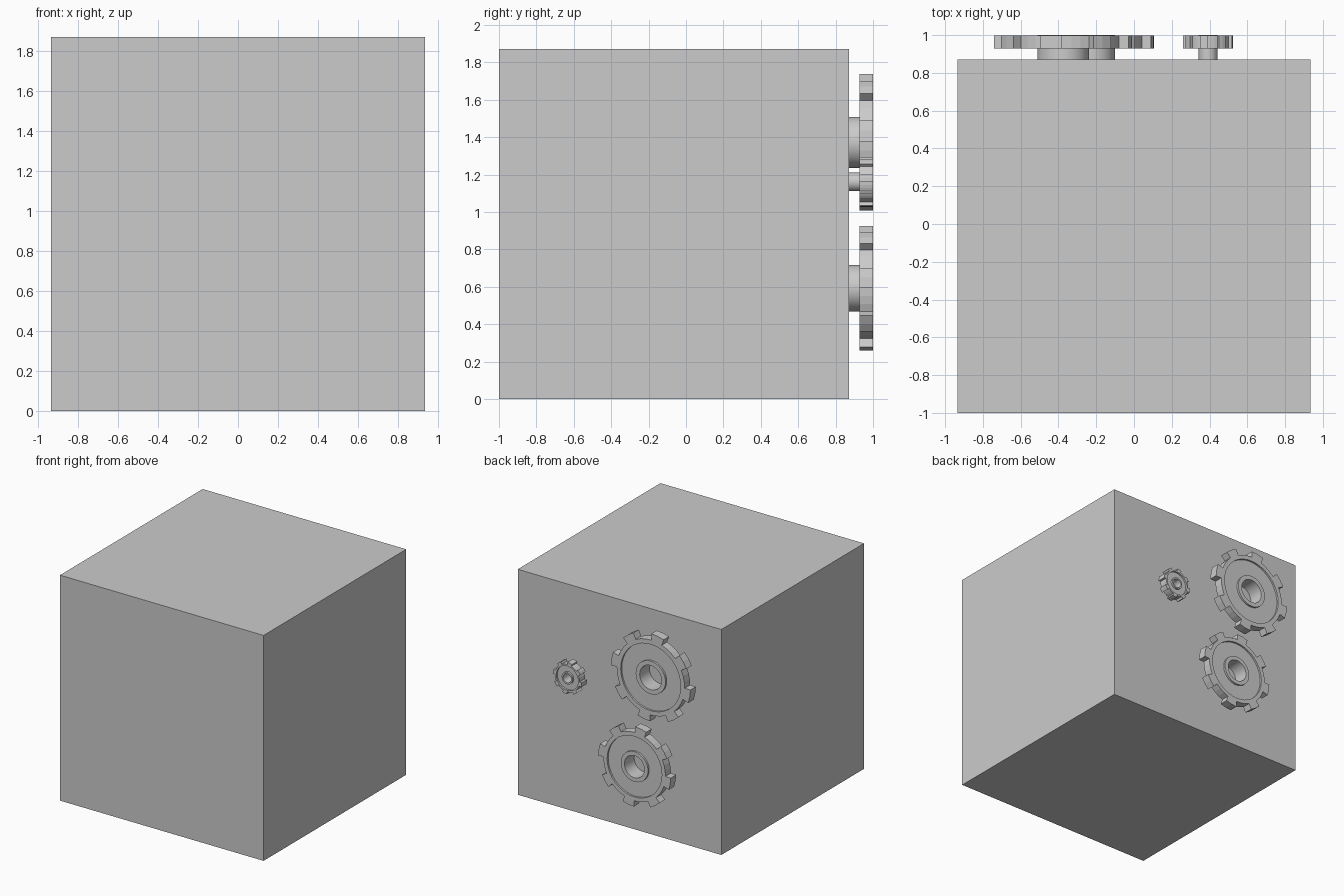
import bpy, bmesh, math

if "Cube" in bpy.data.objects:
    bpy.data.objects.remove(bpy.data.objects["Cube"])

BACK = 0.872        # y of the cube's rear face
TEETH = 8

# Main cube
bm = bmesh.new()
bmesh.ops.create_cube(bm, size=1)
bmesh.ops.scale(bm, verts=bm.verts, vec=(1.87, BACK + 1, 1.872))
bmesh.ops.translate(bm, verts=bm.verts, vec=(0, (BACK - 1) / 2, 0.936))
me = bpy.data.meshes.new("body_block")
bm.to_mesh(me)
bm.free()
bpy.context.collection.objects.link(bpy.data.objects.new("body_block", me))


def gear(name, cx, cz, R):
    """Toothed wheel with recessed web and a hollow hub reaching the cube."""
    hole, hub, web, root = 0.275 * R, 0.375 * R, 0.755 * R, 0.855 * R
    # angular stations: tooth tip (2 segments), then gap (3 segments)
    stations = []
    for k in range(TEETH):
        a = 1 + 45 * k
        stations += [(a + d, R) for d in (0, 9, 18)]
        stations += [(a + d, root) for d in (18, 27, 36, 45)]
    bm = bmesh.new()
    rings = []
    for deg, rim in stations:
        section = [(hole, BACK), (hole, 1.0), (hub, 1.0), (hub, 0.984),
                   (web, 0.984), (web, 0.999), (rim, 0.999), (rim, 0.928),
                   (web, 0.928), (web, 0.944), (hub, 0.944), (hub, BACK)]
        t = math.radians(deg)
        rings.append([bm.verts.new((cx + r * math.cos(t), y - 0, cz + r * math.sin(t)))
                      for r, y in section])
    m = len(rings[0])
    for i, p in enumerate(rings):
        q = rings[(i + 1) % len(rings)]
        for j in range(m):
            n = (j + 1) % m
            f = bm.faces.new((p[j], p[n], q[n], q[j]))
            f.smooth = j in (0, 2, 10)      # round hub walls
    bmesh.ops.remove_doubles(bm, verts=bm.verts, dist=1e-5)
    bmesh.ops.recalc_face_normals(bm, faces=bm.faces)
    me = bpy.data.meshes.new(name)
    bm.to_mesh(me)
    bm.free()
    bpy.context.collection.objects.link(bpy.data.objects.new(name, me))


# Gears on the rear face
gear("upper_gear", -0.375, 1.372, 0.365)
gear("lower_gear", -0.226, 0.592, 0.333)
gear("small_gear", 0.392, 1.161, 0.133)
